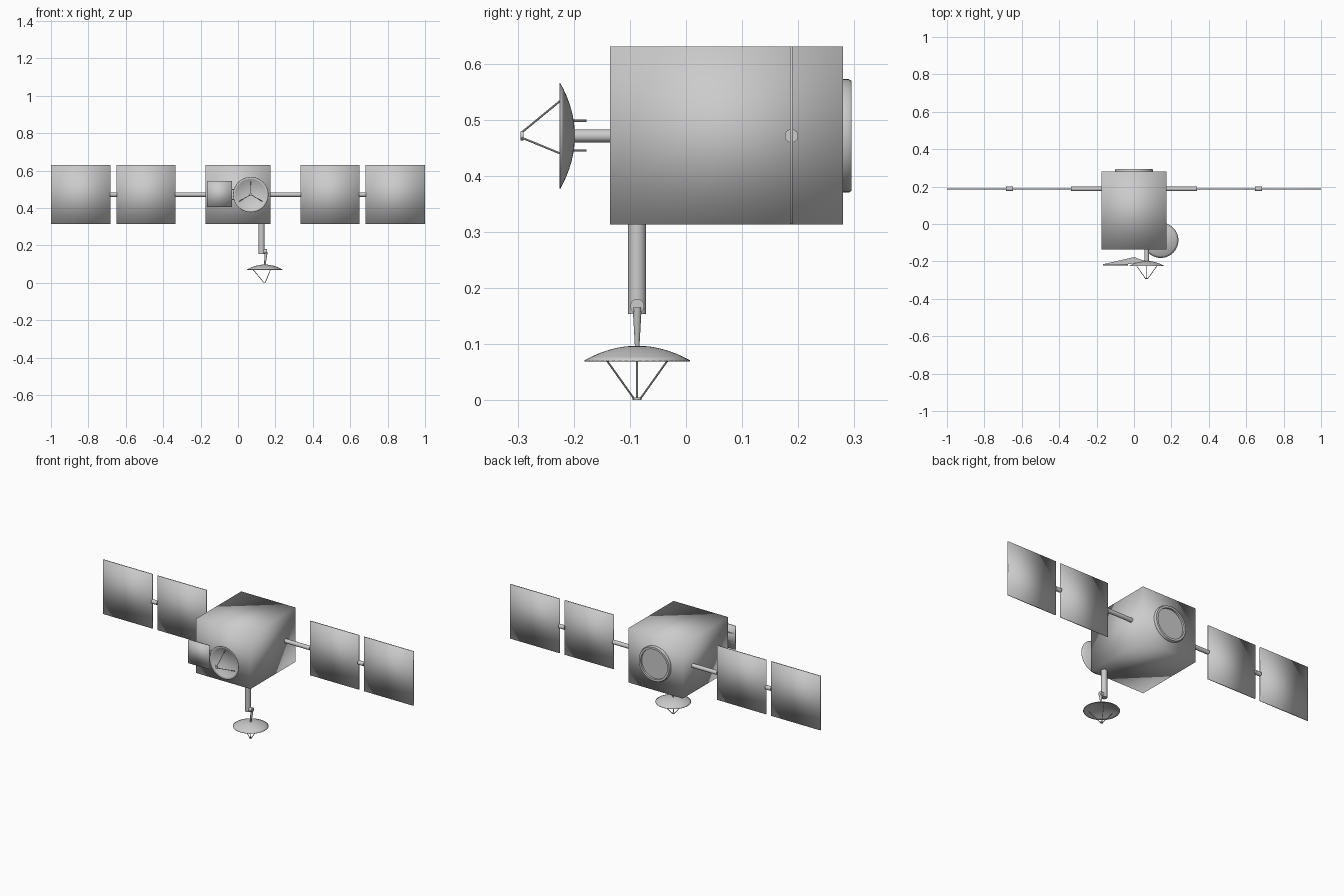
import bpy, bmesh, math
from mathutils import Matrix, Vector

cube = bpy.data.objects.get("Cube")
if cube:
    bpy.data.objects.remove(cube, do_unlink=True)

GREY = (0.6, 0.6, 0.6, 1)
mat = bpy.data.materials.new("satellite grey")
mat.use_nodes = True
mat.diffuse_color = GREY
mat.node_tree.nodes["Principled BSDF"].inputs["Base Color"].default_value = GREY


def finish(name, bm, sharp=40):
    """Turn a bmesh into a smooth-shaded object; sharp=None smooths every edge."""
    bmesh.ops.recalc_face_normals(bm, faces=bm.faces)
    me = bpy.data.meshes.new(name)
    bm.to_mesh(me)
    bm.free()
    me.materials.append(mat)
    me.shade_smooth()
    if sharp:
        me.set_sharp_from_angle(angle=math.radians(sharp))
    ob = bpy.data.objects.new(name, me)
    bpy.context.collection.objects.link(ob)
    return ob


def box(name, lo, hi, sharp=None):
    lo, hi = Vector(lo), Vector(hi)
    bm = bmesh.new()
    m = Matrix.Translation((lo + hi) / 2) @ Matrix.Diagonal((*(hi - lo), 1))
    bmesh.ops.create_cube(bm, size=1, matrix=m)
    return finish(name, bm, sharp)


def rod(name, a, b, r1, r2=None, segs=24):
    a, b = Vector(a), Vector(b)
    d = b - a
    m = Matrix.Translation((a + b) / 2) @ d.to_track_quat("Z", "Y").to_matrix().to_4x4()
    bm = bmesh.new()
    bmesh.ops.create_cone(bm, cap_ends=True, segments=segs, radius1=r1,
                          radius2=r1 if r2 is None else r2, depth=d.length, matrix=m)
    return finish(name, bm)


def lathe(name, profile, m, segs=48):
    """Spin (radius, height) points about the local z axis."""
    bm = bmesh.new()
    vs = [bm.verts.new((r, 0, z)) for r, z in profile]
    es = [bm.edges.new(p) for p in zip(vs, vs[1:])]
    bmesh.ops.spin(bm, geom=vs + es, axis=(0, 0, 1), cent=(0, 0, 0),
                   angle=math.tau, steps=segs, use_merge=True)
    bmesh.ops.remove_doubles(bm, verts=bm.verts, dist=1e-5)
    bm.transform(m)
    return finish(name, bm)


def frame(origin, x, z):
    x, z = Vector(x), Vector(z)
    m = Matrix((x, z.cross(x), z)).transposed().to_4x4()
    return Matrix.Translation(origin) @ m


def antenna(prefix, m):
    """Shallow dish opening along local z, with three struts and a feed."""
    radius, depth, feed_z, foot = 0.094, 0.026, 0.094, 0.071
    steps = 8
    prof = [(radius * i / steps, depth * (i / steps) ** 2) for i in range(steps + 1)]
    dish = lathe(prefix + "_dish", prof, m)
    sol = dish.modifiers.new("thickness", "SOLIDIFY")
    sol.thickness, sol.offset = 0.002, 0
    for i in range(3):
        a = i * math.tau / 3
        u = Vector((math.cos(a), math.sin(a), 0))
        start = u * foot + Vector((0, 0, depth * (foot / radius) ** 2))
        end = u * 0.006 + Vector((0, 0, feed_z))
        rod(f"{prefix}_strut_{i + 1}", m @ start, m @ end, 0.0018, segs=8)
    rod(prefix + "_feed", m @ Vector((0, 0, feed_z - 0.003)),
        m @ Vector((0, 0, feed_z + 0.002)), 0.008, segs=16)


# Main body
MID = 0.471
box("body", (-0.175, -0.135, 0.313), (0.175, 0.28, 0.63))

# Rear docking ring with recessed floor
lathe("rear_ring", [(0.101, 0), (0.101, 0.010), (0.098, 0.015), (0.086, 0.015),
                    (0.086, 0.004), (0, 0.004)],
      frame((0, 0.28, MID), (1, 0, 0), (0, 1, 0)))

# Solar wings
WING_Y = 0.188
for side, s in (("left", 1), ("right", -1)):
    for part, x0, x1 in (("inner", 0.334, 0.65), ("outer", 0.682, 1.0)):
        xs = sorted((s * x0, s * x1))
        box(f"{side}_{part}_solar_panel", (xs[0], WING_Y - 0.003, 0.314),
            (xs[1], WING_Y + 0.003, 0.63))
    for part, x0, x1 in (("root", 0.17, 0.336), ("link", 0.648, 0.684)):
        rod(f"{side}_{part}_rod", (s * x0, WING_Y, MID), (s * x1, WING_Y, MID), 0.012)

# Front antenna on its post
FX = 0.068
rod("front_post", (FX, -0.13, MID), (FX, -0.199, MID), 0.0115)
antenna("front", frame((FX, -0.199, MID), (0, 0, 1), (0, -1, 0)))

# Square plate beside the front antenna, held by two thin brackets
box("front_plate", (-0.167, -0.222, 0.406), (-0.031, -0.214, 0.543))
for name, z in (("upper_bracket", 0.498), ("lower_bracket", 0.445)):
    bm = bmesh.new()
    outline = [(-0.165, -0.215), (-0.031, -0.215), (0.065, -0.2), (0, -0.177)]
    face = bm.faces.new([bm.verts.new((x, y, z - 0.002)) for x, y in outline])
    top = bmesh.ops.extrude_face_region(bm, geom=[face])["geom"]
    bmesh.ops.translate(bm, vec=(0, 0, 0.004),
                        verts=[v for v in top if isinstance(v, bmesh.types.BMVert)])
    finish(name, bm)

# Lower antenna on a jointed boom
BX, BY = 0.143, -0.087
rod("lower_boom", (0.126, BY, 0.32), (0.126, BY, 0.154), 0.016)
rod("boom_joint", (0.13, BY, 0.168), (0.155, BY, 0.168), 0.0125)
rod("boom_wrist", (0.151, BY, 0.166), (BX, BY, 0.094), 0.008, 0.004)
antenna("lower", frame((BX, BY, 0.096), (-1, 0, 0), (0, 0, -1)))
